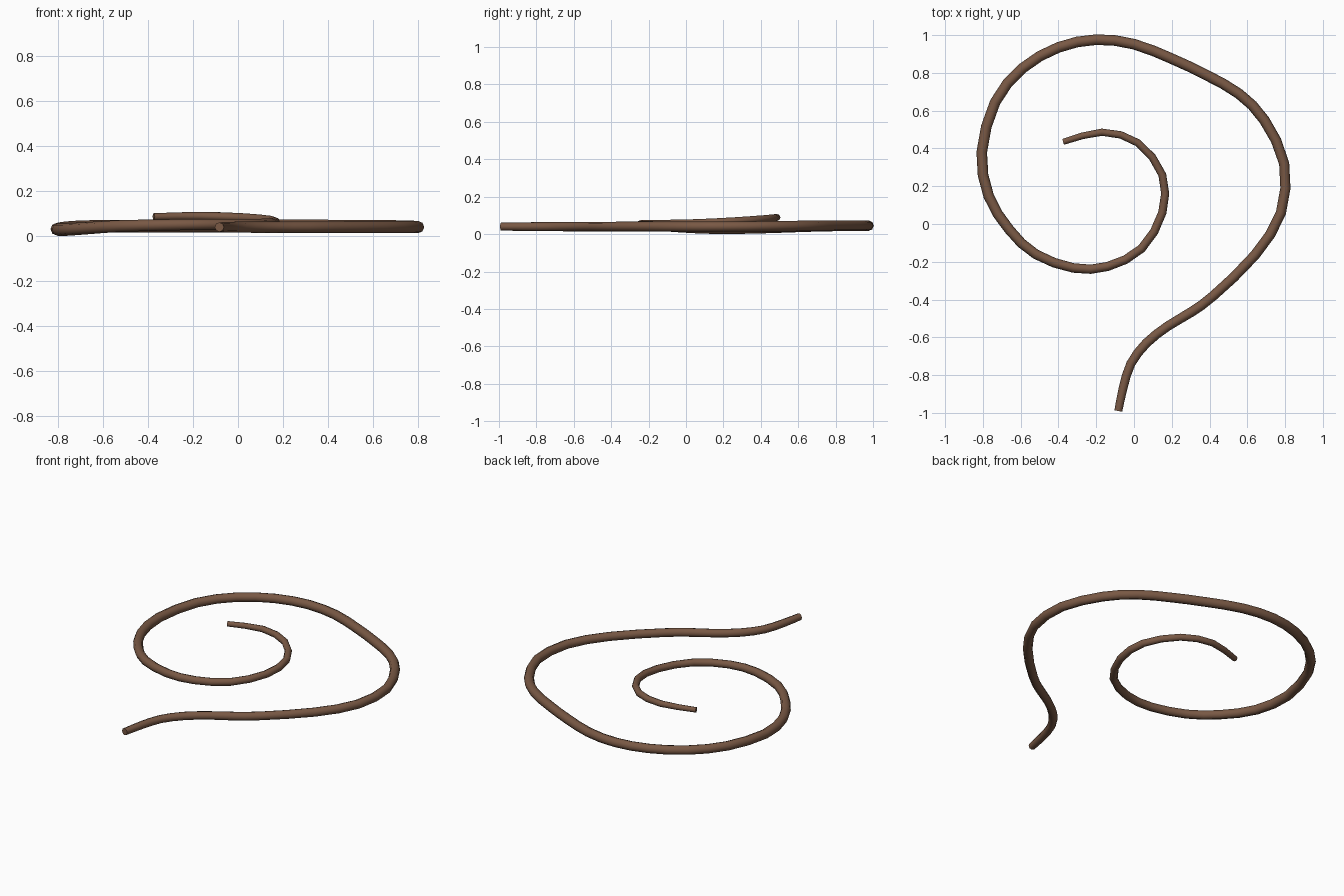
import bpy
from mathutils import Vector

# Brown material
brown = bpy.data.materials.new("brown")
brown.diffuse_color = (0.19, 0.098, 0.058, 1)

# Centreline control points: x, y, z, radius (tail tip to inner tip)
path = [
    (-.083, -.99, .040, .021), (-.058, -.87, .040, .023), (-.017, -.74, .040, .024),
    (.066, -.63, .040, .025), (.18, -.54, .040, .025), (.30, -.468, .040, .026),
    (.42, -.38, .040, .026), (.64, -.165, .040, .027), (.778, .06, .040, .027),
    (.795, .32, .041, .027), (.69, .55, .043, .028), (.555, .69, .044, .028),
    (.38, .79, .045, .028), (.20, .875, .045, .028), (.0, .952, .045, .028),
    (-.20, .976, .045, .028), (-.40, .935, .045, .028), (-.59, .825, .044, .028),
    (-.735, .645, .040, .028), (-.806, .38, .031, .028), (-.77, .15, .029, .028),
    (-.66, -.03, .036, .027), (-.52, -.16, .045, .026), (-.32, -.233, .050, .025),
    (-.14, -.225, .052, .024), (.04, -.13, .053, .023), (.15, .06, .058, .022),
    (.15, .26, .069, .021), (.02, .43, .082, .020), (-.17, .486, .089, .019),
    (-.375, .435, .086, .016),
]


def catmull(a, b, c, d, t):
    return 0.5 * (2 * b + (c - a) * t + (2 * a - 5 * b + 4 * c - d) * t * t
                  + (3 * b - a - 3 * c + d) * t ** 3)


# Smooth the path with one extra ring between control points
P = [Vector(p) for p in path]
ext = [2 * P[0] - P[1]] + P + [2 * P[-1] - P[-2]]
pts = []
for i in range(len(P) - 1):
    for t in (0, 0.5):
        pts.append(catmull(*ext[i:i + 4], t))
pts.append(P[-1])

# Tapered vine swept along the path
curve = bpy.data.curves.new("vine", 'CURVE')
curve.dimensions = '3D'
curve.twist_mode = 'Z_UP'
curve.bevel_depth = 1.0
curve.bevel_resolution = 2
curve.use_fill_caps = True
spline = curve.splines.new('POLY')
spline.points.add(len(pts) - 1)
for sp, p in zip(spline.points, pts):
    sp.co = (p[0], p[1], p[2], 1)
    sp.radius = p[3]
vine = bpy.data.objects.new("vine", curve)
bpy.context.collection.objects.link(vine)
curve.materials.append(brown)

# Convert to mesh, smooth sides with crisp cut ends
bpy.context.view_layer.objects.active = vine
vine.select_set(True)
bpy.ops.object.convert(target='MESH')
bpy.ops.object.shade_smooth_by_angle(angle=1.0)
